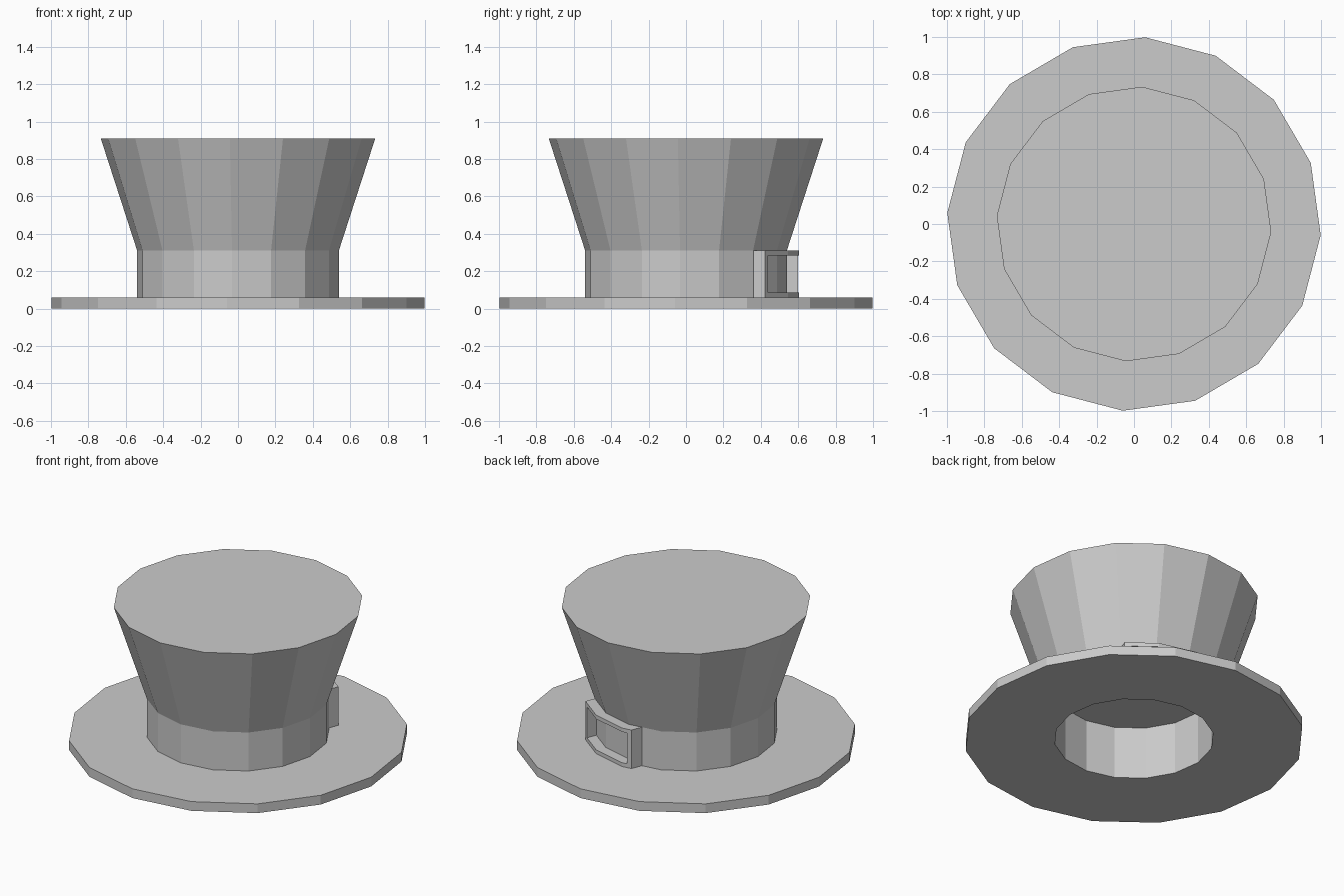
import bpy, bmesh, math

SIDES = 16
TURN = -3.4          # rotation of the sixteen-sided outline, in degrees
STEP = 360 / SIDES

cube = bpy.data.objects.get("Cube")
if cube:
    bpy.data.objects.remove(cube, do_unlink=True)

grey = bpy.data.materials.new("plain grey")
grey.use_nodes = True
colour = (0.6, 0.6, 0.6, 1)
grey.diffuse_color = colour
grey.node_tree.nodes["Principled BSDF"].inputs["Base Color"].default_value = colour


def finish(name, bm):
    mesh = bpy.data.meshes.new(name)
    bm.to_mesh(mesh)
    bm.free()
    mesh.materials.append(grey)
    obj = bpy.data.objects.new(name, mesh)
    bpy.context.collection.objects.link(obj)
    return obj


def lathe(name, profile):
    """Turn (radius, height) points; a zero radius closes with one flat cap."""
    bm = bmesh.new()
    rings = []
    for r, z in profile:
        if r == 0:
            rings.append(None)
            continue
        angles = [math.radians(TURN + STEP * i) for i in range(SIDES)]
        rings.append([bm.verts.new((r * math.cos(a), r * math.sin(a), z)) for a in angles])
    for low, high in zip(rings, rings[1:]):
        if low is None:
            bm.faces.new(high[::-1])
        elif high is None:
            bm.faces.new(low)
        else:
            for i in range(SIDES):
                j = (i + 1) % SIDES
                bm.faces.new((low[i], low[j], high[j], high[i]))
    return finish(name, bm)


# Hat body, with a shallow opening underneath
lathe("brim", [(0.47, 0), (1, 0), (1, 0.06), (0.54, 0.06)])
lathe("band", [(0.54, 0.06), (0.54, 0.31)])
lathe("crown", [(0.54, 0.31), (0.735, 0.91), (0, 0.91)])
lathe("head_opening", [(0, 0.34), (0.47, 0.34), (0.47, 0)])

# Buckle: a rectangular frame that follows the faces of the band
AIM = 68.5           # direction the buckle faces, in degrees
corners = [math.radians(TURN + STEP * i - AIM) for i in range(1, 6)]


def depth(radius, across):
    """Distance from the axis to the many-sided outline at a sideways offset."""
    for a, b in zip(corners, corners[1:]):
        ta, tb = radius * math.sin(a), radius * math.sin(b)
        if ta <= across <= tb:
            f = (across - ta) / (tb - ta)
            return radius * (math.cos(a) * (1 - f) + math.cos(b) * f)


def place(radius, across, z):
    a = math.radians(AIM)
    d = depth(radius, across)
    return (d * math.cos(a) - across * math.sin(a), d * math.sin(a) + across * math.cos(a), z)


OUTER, INNER, HALF, RIM = 0.605, 0.53, 0.242, 0.027
bends = [OUTER * math.sin(a) for a in corners if abs(OUTER * math.sin(a)) < HALF - RIM]
columns = [-HALF, RIM - HALF] + bends + [HALF - RIM, HALF]
rows = [0.06, 0.085, 0.285, 0.31]

bm = bmesh.new()
front = [[bm.verts.new(place(OUTER, t, z)) for z in rows] for t in columns]
back = [[bm.verts.new(place(INNER, t, z)) for z in rows] for t in columns]
last = len(columns) - 2
kept = [(c, r) for c in range(last + 1) for r in range(3) if r != 1 or c in (0, last)]
for c, r in kept:
    cell = [(c, r), (c + 1, r), (c + 1, r + 1), (c, r + 1)]
    bm.faces.new([front[i][j] for i, j in cell])
    bm.faces.new([back[i][j] for i, j in reversed(cell)])
    # Walls only where the neighbouring cell is empty
    beside = [(c, r - 1), (c + 1, r), (c, r + 1), (c - 1, r)]
    for k, cell_beside in enumerate(beside):
        if cell_beside not in kept:
            (i, j), (m, n) = cell[k], cell[(k + 1) % 4]
            bm.faces.new((front[m][n], front[i][j], back[i][j], back[m][n]))
bmesh.ops.recalc_face_normals(bm, faces=bm.faces)
finish("buckle", bm)
